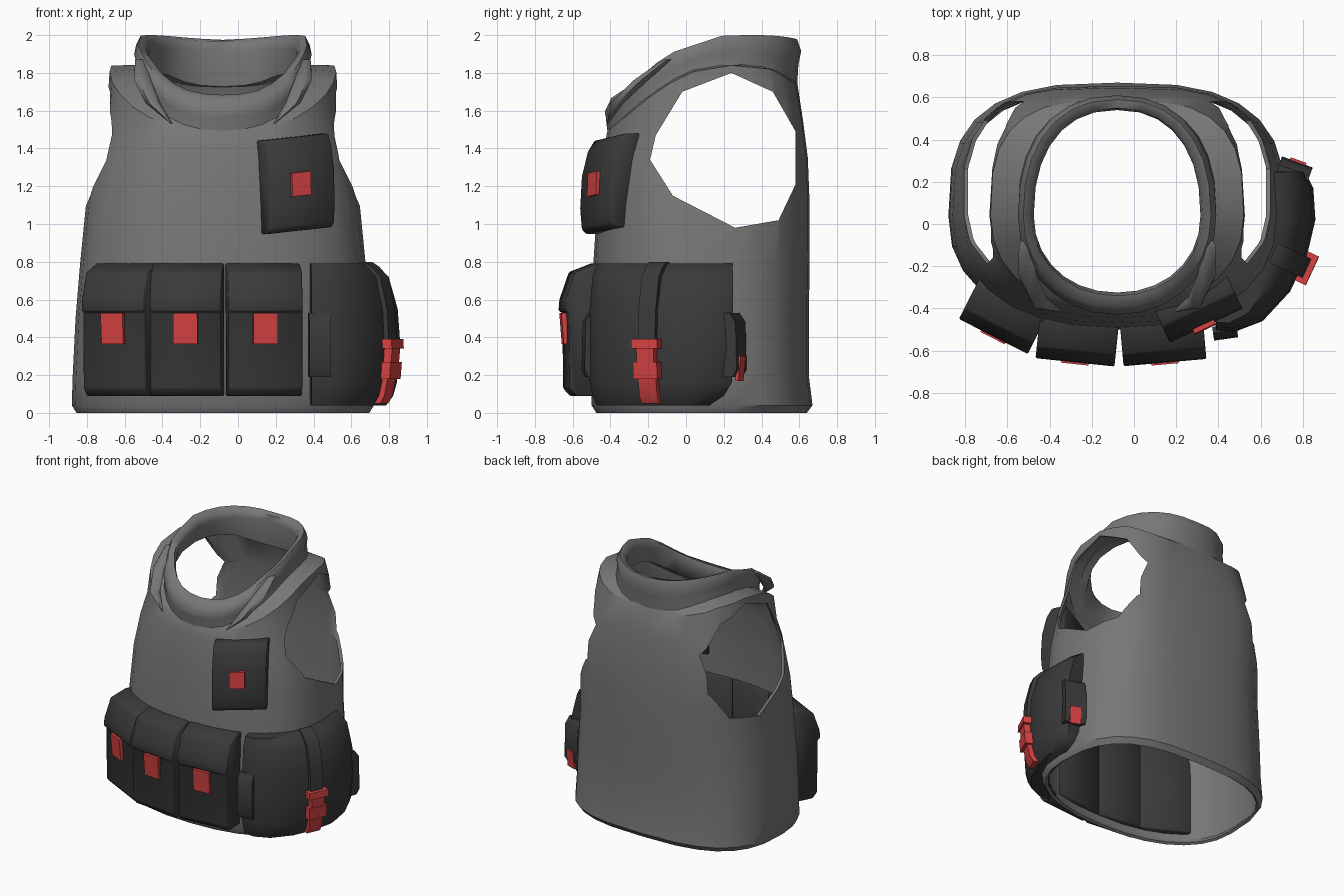
import bpy, bmesh, math
from math import sin, cos, pi, radians

if "Cube" in bpy.data.objects:
    bpy.data.objects.remove(bpy.data.objects["Cube"])

CX = -0.08   # the vest itself sits left of centre, the side bag balances it


def material(name, rgb):
    m = bpy.data.materials.new(name)
    m.diffuse_color = (*rgb, 1)
    m.use_nodes = True
    m.node_tree.nodes["Principled BSDF"].inputs["Base Color"].default_value = m.diffuse_color
    return m


GREY = material("vest grey", (0.185, 0.185, 0.185))
DARK = material("pouch charcoal", (0.042, 0.042, 0.042))
RED = material("buckle red", (0.68, 0.055, 0.055))


def interp(table, t):
    if t <= table[0][0]:
        return table[0][1]
    for (a, va), (b, vb) in zip(table, table[1:]):
        if t <= b:
            return va + (vb - va) * (t - a) / (b - a)
    return table[-1][1]


def smooth(ob, angle=35):
    bpy.ops.object.select_all(action='DESELECT')
    ob.select_set(True)
    bpy.context.view_layer.objects.active = ob
    bpy.ops.object.shade_smooth_by_angle(angle=radians(angle))


def apply_all(ob):
    bpy.context.view_layer.objects.active = ob
    for m in list(ob.modifiers):
        bpy.ops.object.modifier_apply(modifier=m.name)


def loft(name, rings, mat, caps=True, closed=False):
    """Skin a list of equally long closed rings."""
    bm = bmesh.new()
    vs = [[bm.verts.new(p) for p in r] for r in rings]
    n = len(vs[0])
    pairs = list(zip(vs, vs[1:])) + ([(vs[-1], vs[0])] if closed else [])
    for a, b in pairs:
        for i in range(n):
            j = (i + 1) % n
            bm.faces.new((a[i], a[j], b[j], b[i]))
    if caps:
        bm.faces.new(vs[0])
        bm.faces.new(vs[-1])
    bmesh.ops.recalc_face_normals(bm, faces=bm.faces)
    me = bpy.data.meshes.new(name)
    bm.to_mesh(me)
    bm.free()
    ob = bpy.data.objects.new(name, me)
    bpy.context.collection.objects.link(ob)
    me.materials.append(mat)
    return ob


def oval(hx, yf, yb, z, n_front=2.3, n_back=2.9, cy=0.04, seg=28):
    """Horizontal vest section; z is a number or a function of y."""
    pts = []
    for i in range(seg):
        a = 2 * pi * i / seg
        c, s = cos(a), sin(a)
        e = 2 / (n_back if s > 0 else n_front)
        ry = (yb - cy) if s > 0 else (cy - yf)
        x = CX + math.copysign(abs(c) ** e, c) * hx
        y = cy + math.copysign(abs(s) ** e, s) * ry
        pts.append((x, y, z(y) if callable(z) else z))
    return pts


def slab(name, profile, u0, u1, base, ang, mat, roll=0.0, bevel=0.0):
    """Extrude a (depth, z) profile sideways; ang turns it about z, 0 faces the front."""
    a = radians(ang)
    rings = [[(base[0] + u * cos(a) + d * sin(a), base[1] + u * sin(a) - d * cos(a), z + roll * u)
              for d, z in profile] for u in (u0, u1)]
    ob = loft(name, rings, mat)
    if bevel:
        m = ob.modifiers.new("soft", 'BEVEL')
        m.width, m.segments = bevel, 1
        apply_all(ob)
    smooth(ob, 50)
    return ob


# Vest shell: stacked ovals, the upper ones following the shoulder line
SHOULDER = [(-.40, 1.50), (-.20, 1.67), (0, 1.80), (.24, 1.84), (.45, 1.82), (.59, 1.74)]
shoulder = lambda y: interp(SHOULDER, y)
halfway = lambda y: 1.35 + (shoulder(y) - 1.35) * .5
shell = [oval(*r) for r in (
    (.775, -.475, .64, 0), (.80, -.50, .67, .04), (.795, -.50, .65, .2), (.78, -.50, .65, .5),
    (.755, -.49, .655, .8), (.725, -.47, .655, 1.1, 2.3, 3.3), (.67, -.445, .645, 1.35, 2.3, 3.8))]
shell.append(oval(.615, -.43, .62, halfway, 2.3, 3.8))
shell.append(oval(.60, -.415, .59, shoulder, 2.2, 3))
shell.append(oval(.46, -.41, .585, lambda y: shoulder(y) + .01, 2, 2.3))
vest = loft("vest_body", shell, GREY, caps=False)
sol = vest.modifiers.new("thickness", 'SOLIDIFY')
sol.thickness, sol.offset = .02, -1

# Armholes: one ten-sided prism through both sides
HOLE = [(.24, 1.80), (.46, 1.70), (.58, 1.49), (.58, 1.21), (.49, 1.02), (.26, .98),
        (-.07, 1.15), (-.19, 1.34), (-.16, 1.47), (-.02, 1.70)]
cutter = loft("armhole_cutter", [[(x, y, z) for y, z in HOLE] for x in (-1.5, 1.5)], GREY)
cutter.hide_render = True
cut = vest.modifiers.new("armholes", 'BOOLEAN')
cut.operation, cut.solver, cut.object = 'DIFFERENCE', 'EXACT', cutter
apply_all(vest)
bpy.data.objects.remove(cutter)
smooth(vest)

# Collar: tall at the back, dropping to the chest, with a rolled rim
RIM = [(-.43, 1.645), (-.30, 1.73), (-.10, 1.90), (.20, 2.0), (.45, 2.0), (.57, 1.985), (.62, 1.96)]
rim = lambda dz: (lambda y: interp(RIM, y) + dz)
collar = loft("collar", [
    oval(.475, -.415, .588, lambda y: shoulder(y) - .02, 2.1, 2.5),
    oval(.46, -.425, .595, lambda y: .55 * shoulder(y) + .45 * interp(RIM, y), 2.1, 2.4),
    oval(.47, -.43, .61, rim(-.05), 2.1, 2.3),
    oval(.445, -.395, .59, rim(0), 2.1, 2.3),
    oval(.405, -.34, .55, rim(-.02), 2.1, 2.3),
    oval(.395, -.325, .54, rim(-.07), 2.1, 2.3),
    oval(.42, -.36, .56, lambda y: shoulder(y) - .03, 2.1, 2.3)], GREY, caps=False, closed=True)
smooth(collar, 60)

# Collar tails: tapered rolls pointing down the chest
for side, s in (("left", -1), ("right", 1)):
    path = [(.44, -.10, 1.87, .025), (.425, -.24, 1.76, .045), (.37, -.365, 1.64, .04), (.27, -.415, 1.53, .004)]
    tail = loft("collar_tail_" + side, [[(CX + s * (x + r * cos(k * pi / 3)), y + r * sin(k * pi / 3), z)
                for k in range(6)] for x, y, z, r in path], GREY)
    smooth(tail, 60)

# Three belt pouches with flaps and red tabs
POUCH = [(-.05, .09), (.11, .09), (.145, .13), (.15, .53), (.17, .54), (.165, .60), (.115, .745), (0, .79), (-.05, .79)]
for i, (bx, by, ang, hw) in enumerate(((-.59, -.382, -27, .183), (-.262, -.487, -6, .188), (.132, -.488, 5, .197))):
    slab(f"belt_pouch_{i + 1}", POUCH, -hw, hw, (bx, by), ang, DARK, bevel=.006)
    slab(f"belt_pouch_tab_{i + 1}", [(.14, .365), (.165, .365), (.178, .53), (.14, .53)],
         -.065, .065, (bx, by), ang, RED)

# Chest pouch, leaning back with the chest
CHEST = [(-.03, .965), (.10, .965), (.125, .99), (.135, 1.10), (.125, 1.27), (.09, 1.40), (.05, 1.46), (-.06, 1.46)]
slab("chest_pouch", CHEST, -.19, .19, (.285, -.36), 25, DARK, roll=.1, bevel=.006)
slab("chest_pouch_tab", [(.11, 1.15), (.15, 1.15), (.145, 1.275), (.11, 1.275)],
     -.055, .055, (.275, -.365), 25, RED, roll=.1)

# Side bag: one plan outline pulled in towards top and bottom, its back hugging the vest
OUTER = [(.38, -.42), (.39, -.505), (.48, -.51), (.61, -.46), (.74, -.32), (.82, -.15), (.86, .02), (.85, .17), (.81, .25)]
INNER = [(.65, .25), (.655, .0), (.60, -.2), (.47, -.36)]
LEVELS = [(.04, .84, .93, .5), (.09, .92, .97, .8), (.16, .96, 1, .97), (.35, 1.0, 1.0, 1),
          (.55, .97, 1.0, 1), (.72, .87, .97, 1), (.79, .70, .92, .98)]
bag = loft("side_bag", [[(.38 + (x - .38) * sx, y * (sf if y < 0 else sb), z) for x, y in OUTER] +
                        [(x, y * (sb if y > 0 else 1), z) for x, y in INNER]
                        for z, sx, sf, sb in LEVELS], DARK)
smooth(bag, 50)

# Bag strap and clip buckle follow the bag's bulge
BASE, ANG = (.797, -.2), 65
bulge = lambda z: interp([(l[0], (l[1] - 1) * .40) for l in LEVELS], z)


def band(name, zs, hw, lift, mat):
    outer = [(bulge(z) + lift, z) for z in zs]
    inner = [(bulge(z) - .03, z) for z in reversed(zs)]
    return slab(name, outer + inner, -hw, hw, BASE, ANG, mat)


slab("bag_strap", [(bulge(z) + .027, z) for z in (.36, .55, .72, .775)] + [(-.12, .80), (-.15, .80), (-.15, .74),
     (bulge(.72) - .03, .70), (bulge(.55) - .03, .55), (-.03, .36)], -.05, .05, BASE, ANG, DARK)
band("buckle_bar", (.34, .39), .075, .055, RED)
band("buckle_neck", (.27, .34), .05, .045, RED)
band("buckle_body", (.18, .27), .07, .052, RED)
band("buckle_strap", (.05, .09, .18), .052, .032, RED)

# Small pockets at both ends of the side bag
END = [(0, .19), (.045, .19), (.065, .23), (.06, .48), (.03, .53), (0, .53)]
slab("bag_front_pocket", END, -.06, .055, (.43, -.48), 8, DARK)
slab("bag_back_pocket", [(d * 1.2, z) for d, z in END], -.075, .08, (.75, .22), 160, DARK)
slab("bag_back_tab", [(.06, .17), (.075, .17), (.088, .30), (.06, .30)], -.04, .04, (.75, .22), 160, RED)
